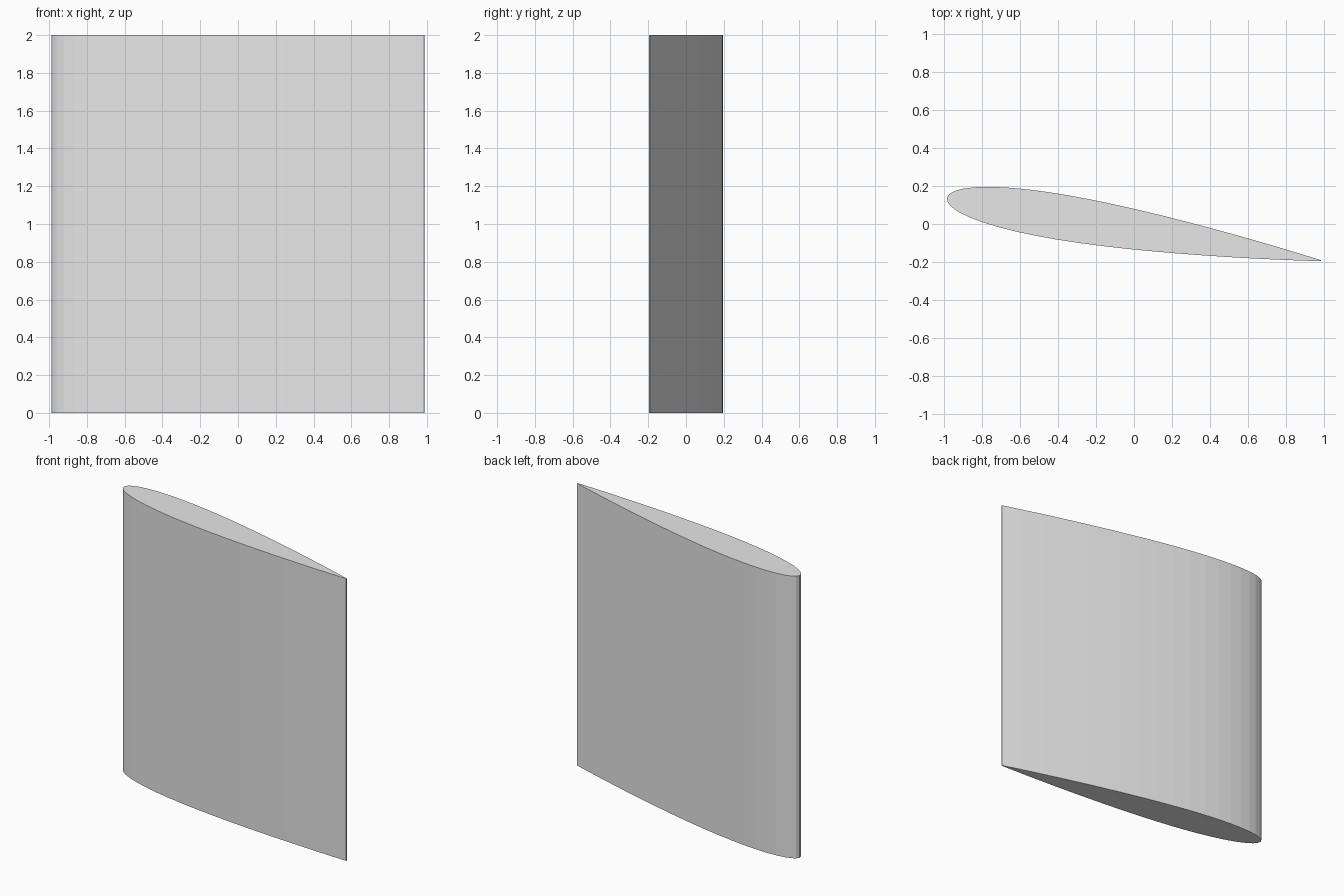
import bpy
import bmesh
from math import cos, sin, pi, radians, sqrt

CHORD, HEIGHT, THICKNESS = 2.0, 2.0, 0.12
PITCH = radians(-9.5)
STEPS = 24

cube = bpy.data.objects.get("Cube")
if cube:
    bpy.data.objects.remove(cube, do_unlink=True)

grey = bpy.data.materials.new("light_grey")
grey.use_nodes = True
colour = (0.8, 0.8, 0.8, 1)
grey.diffuse_color = colour
grey.node_tree.nodes["Principled BSDF"].inputs["Base Color"].default_value = colour


def half_thickness(s):
    """Symmetric wing section, s running from nose to trailing edge."""
    return 5 * THICKNESS * (0.2969 * sqrt(s) - 0.126 * s - 0.3516 * s**2
                            + 0.2843 * s**3 - 0.1015 * s**4)


# Section outline: points crowd towards the rounded nose
stations = [(1 - cos(pi * i / STEPS)) / 2 for i in range(STEPS + 1)]
outline = [(s, -half_thickness(s)) for s in stations]
outline += [(s, half_thickness(s)) for s in reversed(stations[1:])]

# Pitch the section and centre it
points = [(CHORD * (s * cos(PITCH) - t * sin(PITCH)),
           CHORD * (s * sin(PITCH) + t * cos(PITCH))) for s, t in outline]
xs, ys = zip(*points)
mid_x, mid_y = (min(xs) + max(xs)) / 2, (min(ys) + max(ys)) / 2

# Extrude the section upwards into a solid wing
bm = bmesh.new()
base = bm.faces.new([bm.verts.new((x - mid_x, y - mid_y, 0)) for x, y in points])
top = bmesh.ops.extrude_face_region(bm, geom=[base], use_keep_orig=True)
bmesh.ops.translate(bm, vec=(0, 0, HEIGHT),
                    verts=[g for g in top["geom"] if isinstance(g, bmesh.types.BMVert)])
bmesh.ops.recalc_face_normals(bm, faces=bm.faces)

mesh = bpy.data.meshes.new("wing_section")
bm.to_mesh(mesh)
bm.free()
mesh.materials.append(grey)
wing = bpy.data.objects.new("wing_section", mesh)
bpy.context.collection.objects.link(wing)
